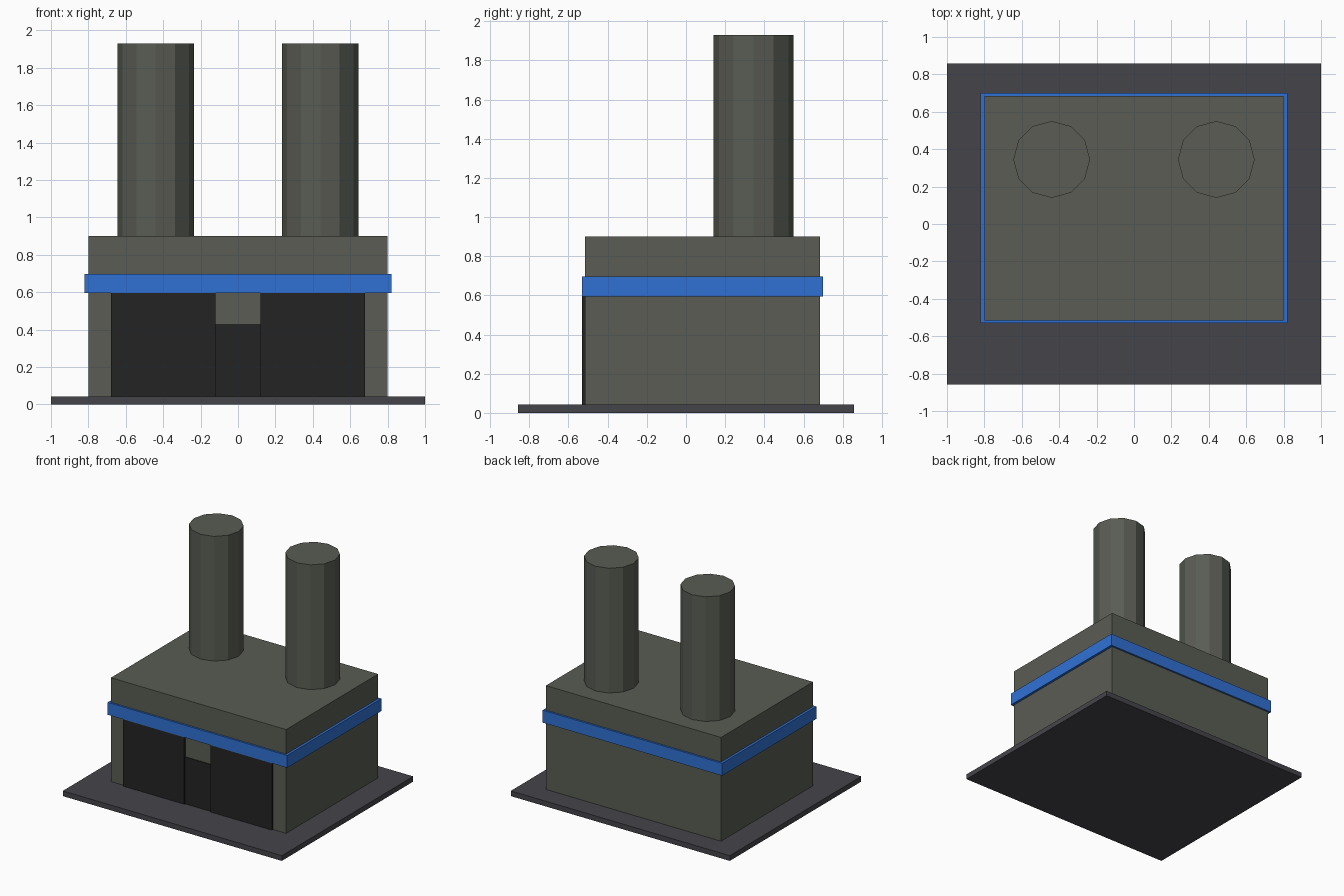
import bpy

cube = bpy.data.objects.get("Cube")
if cube:
    bpy.data.objects.remove(cube, do_unlink=True)


def material(name, color):
    mat = bpy.data.materials.new(name)
    mat.use_nodes = True
    mat.diffuse_color = (*color, 1)
    bsdf = next(n for n in mat.node_tree.nodes if n.type == "BSDF_PRINCIPLED")
    bsdf.inputs["Base Color"].default_value = (*color, 1)
    return mat


wall_grey = material("wall grey", (0.1, 0.107, 0.087))
slab_grey = material("slab grey", (0.06, 0.058, 0.068))
band_blue = material("band blue", (0.03, 0.165, 0.66))
door_black = material("door black", (0.017, 0.017, 0.017))


def box(name, mat, xs, ys, zs):
    """Box spanning the given x, y and z ranges."""
    spans = (xs, ys, zs)
    bpy.ops.mesh.primitive_cube_add(size=1, location=[(a + b) / 2 for a, b in spans])
    ob = bpy.context.object
    ob.name = name
    ob.scale = [b - a for a, b in spans]
    bpy.ops.object.transform_apply(location=False, rotation=False, scale=True)
    ob.data.materials.append(mat)
    return ob


# Ground slab and main building
box("base_slab", slab_grey, (-1, 1), (-0.857, 0.857), (0, 0.043))
box("building_body", wall_grey, (-0.8, 0.8), (-0.515, 0.685), (0.043, 0.9))

# Coloured band around the walls
box("wall_band", band_blue, (-0.82, 0.82), (-0.53, 0.7), (0.595, 0.697))

# Loading door: a panel on each side, and a lower, slightly recessed centre
for side, xs in (("right", (-0.68, -0.12)), ("left", (0.12, 0.68))):
    box("door_panel_" + side, door_black, xs, (-0.53, -0.51), (0.043, 0.595))
box("door_panel_centre", door_black, (-0.12, 0.12), (-0.521, -0.51), (0.043, 0.43))

# Twin chimneys
for side, x in (("right", -0.44), ("left", 0.44)):
    bpy.ops.mesh.primitive_cylinder_add(
        vertices=12, radius=0.205, depth=1.03, location=(x, 0.345, 1.415))
    chimney = bpy.context.object
    chimney.name = "chimney_" + side
    chimney.data.materials.append(wall_grey)
